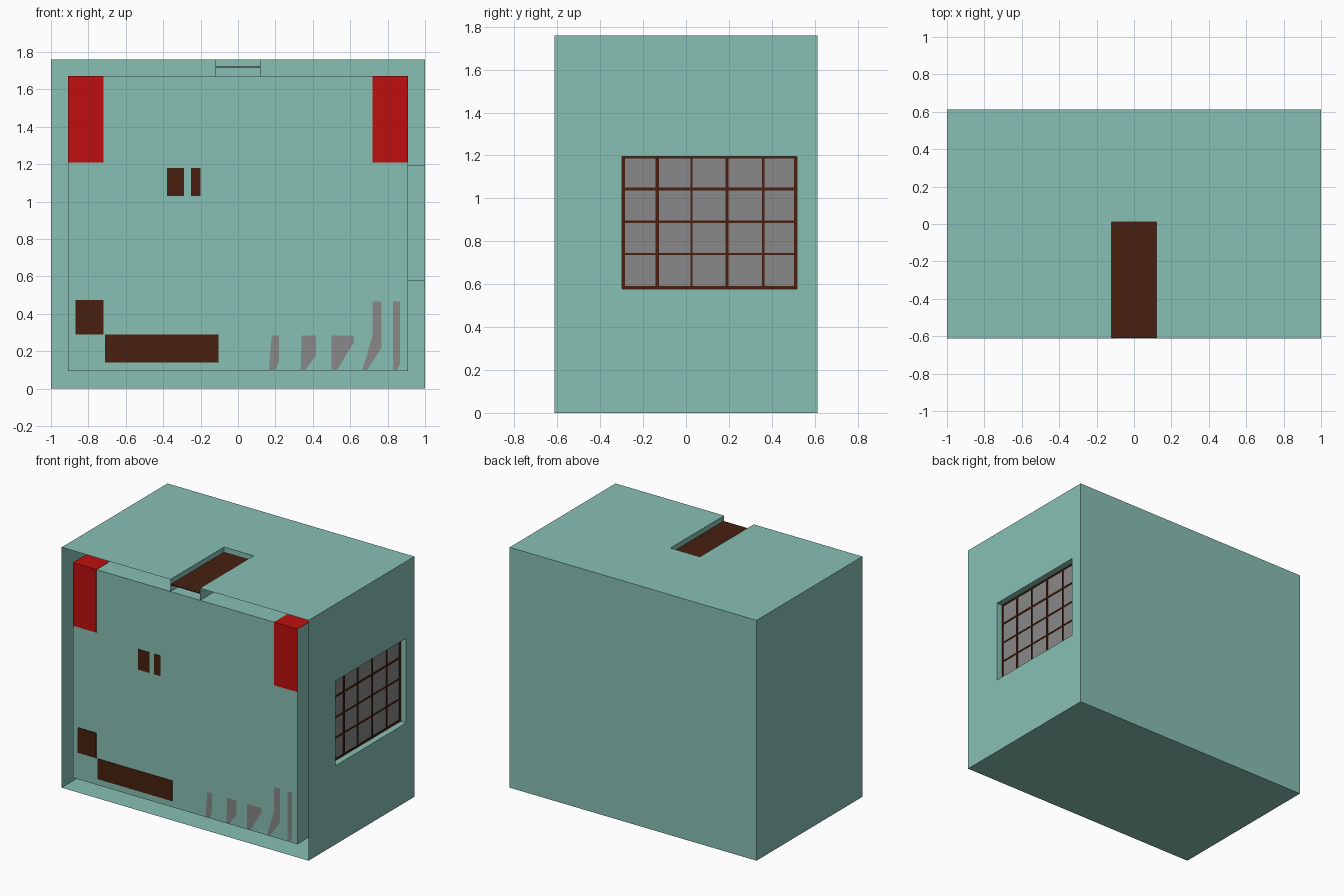
import bpy
import bmesh

cube = bpy.data.objects.get("Cube")
if cube:
    bpy.data.objects.remove(cube, do_unlink=True)


def material(name, rgb):
    m = bpy.data.materials.new(name)
    m.use_nodes = True
    m.diffuse_color = (*rgb, 1)
    m.node_tree.nodes["Principled BSDF"].inputs["Base Color"].default_value = (*rgb, 1)
    return m


TEAL = material("pale teal", (0.242, 0.525, 0.456))
RED = material("strong red", (0.52, 0.005, 0.005))
BROWN = material("dark brown", (0.065, 0.0144, 0.005))
GREY = material("mid grey", (0.246, 0.246, 0.246))


def finish(name, bm, mat):
    bmesh.ops.remove_doubles(bm, verts=bm.verts, dist=0.0005)
    bmesh.ops.recalc_face_normals(bm, faces=bm.faces)
    mesh = bpy.data.meshes.new(name)
    bm.to_mesh(mesh)
    bm.free()
    mesh.materials.append(mat)
    ob = bpy.data.objects.new(name, mesh)
    bpy.context.collection.objects.link(ob)
    return ob


def box(name, mat, xs, ys, zs):
    bm = bmesh.new()
    bmesh.ops.create_cube(bm, size=1)
    for v in bm.verts:
        v.co = [lim[0] if c < 0 else lim[1] for c, lim in zip(v.co, (xs, ys, zs))]
    return finish(name, bm, mat)


def sheet(bm, axis, at, us, vs):
    """Add a rectangle across one axis; us and vs span the other two."""
    for u, v in ((us[0], vs[0]), (us[1], vs[0]), (us[1], vs[1]), (us[0], vs[1])):
        co = [u, v]
        co.insert(axis, at)
        bm.verts.new(co)
    bm.verts.ensure_lookup_table()
    bm.faces.new(bm.verts[-4:])


# Main dimensions
W, D, H = 1.0, 0.612, 1.76
IX, IZ0, IZ1, IY = 0.91, 0.095, 1.67, 0.52
SX, SY = 0.12, 0.01
WY0, WY1, WZ0, WZ1 = -0.298, 0.518, 0.577, 1.196
PANE_X = 0.95

# Outer shell, open at the front, with a roof slot and a side window
bm = bmesh.new()
sheet(bm, 2, 0, (-W, W), (-D, D))
sheet(bm, 1, D, (-W, W), (0, H))
sheet(bm, 0, -W, (-D, D), (0, H))
sheet(bm, 2, H, (-W, -SX), (-D, D))
sheet(bm, 2, H, (SX, W), (-D, D))
sheet(bm, 2, H, (-SX, SX), (SY, D))
sheet(bm, 0, W, (-D, WY0), (0, H))
sheet(bm, 0, W, (WY1, D), (0, H))
sheet(bm, 0, W, (WY0, WY1), (0, WZ0))
sheet(bm, 0, W, (WY0, WY1), (WZ1, H))
finish("outer_shell", bm, TEAL)

# Reveals lining the two openings
bm = bmesh.new()
for x in (-SX, SX):
    sheet(bm, 0, x, (-D, SY), (IZ1, H))
sheet(bm, 1, SY, (-SX, SX), (IZ1, H))
finish("roof_slot_reveal", bm, TEAL)

bm = bmesh.new()
for y in (WY0, WY1):
    sheet(bm, 1, y, (IX, W), (WZ0, WZ1))
for z in (WZ0, WZ1):
    sheet(bm, 2, z, (IX, W), (WY0, WY1))
finish("window_reveal", bm, TEAL)

# Inner room block and the hatch plate in the slot
box("inner_room", TEAL, (-IX, IX), (-D + 0.003, IY), (IZ0, IZ1))
box("roof_hatch", BROWN, (-SX, SX), (-D + 0.005, SY), (1.716, 1.722))

# Window pane and glazing bars
box("window_pane", GREY, (PANE_X - 0.008, PANE_X), (WY0, WY1), (WZ0, WZ1))
for i, (y, w) in enumerate(((-0.291, 0.014), (-0.135, 0.016), (0.026, 0.01),
                            (0.192, 0.014), (0.36, 0.011), (0.511, 0.014))):
    box(f"window_upright_{i}", BROWN, (PANE_X, PANE_X + 0.006),
        (y - w / 2, y + w / 2), (WZ0, WZ1))
for i, (z, w) in enumerate(((0.584, 0.014), (0.741, 0.01), (0.891, 0.01),
                            (1.043, 0.013), (1.191, 0.01))):
    box(f"window_crossbar_{i}", BROWN, (PANE_X, PANE_X + 0.005),
        (WY0, WY1), (z - w / 2, z + w / 2))

# Red hangings at the upper corners, wrapping over the room top
for side, xs in (("right", (-IX, -0.72)), ("left", (0.72, IX))):
    box(f"red_hanging_{side}", RED, xs, (-D, -0.4), (1.21, IZ1 + 0.002))

# Brown furniture fronts
for name, xs, zs in (("cabinet_front", (-0.87, -0.72), (0.29, 0.475)),
                     ("bench_front", (-0.71, -0.105), (0.14, 0.29)),
                     ("wall_shelf_front", (-0.38, -0.29), (1.03, 1.18)),
                     ("wall_shelf_end", (-0.25, -0.2), (1.03, 1.18))):
    box(name, BROWN, xs, (-D, -D + 0.006), zs)

# Slanted grey slats low on the front
for i, pts in enumerate((
        ((0.165, 0.1), (0.2, 0.1), (0.218, 0.14), (0.218, 0.285), (0.18, 0.285)),
        ((0.335, 0.1), (0.36, 0.1), (0.418, 0.18), (0.418, 0.285), (0.34, 0.285)),
        ((0.5, 0.1), (0.53, 0.1), (0.62, 0.25), (0.62, 0.285), (0.5, 0.285)),
        ((0.665, 0.1), (0.69, 0.1), (0.768, 0.22), (0.768, 0.465), (0.72, 0.465), (0.72, 0.285)),
        ((0.83, 0.1), (0.85, 0.1), (0.865, 0.13), (0.865, 0.465), (0.83, 0.465)))):
    bm = bmesh.new()
    bm.faces.new([bm.verts.new((x, -D, z)) for x, z in pts])
    ob = finish(f"grey_slat_{i}", bm, GREY)
